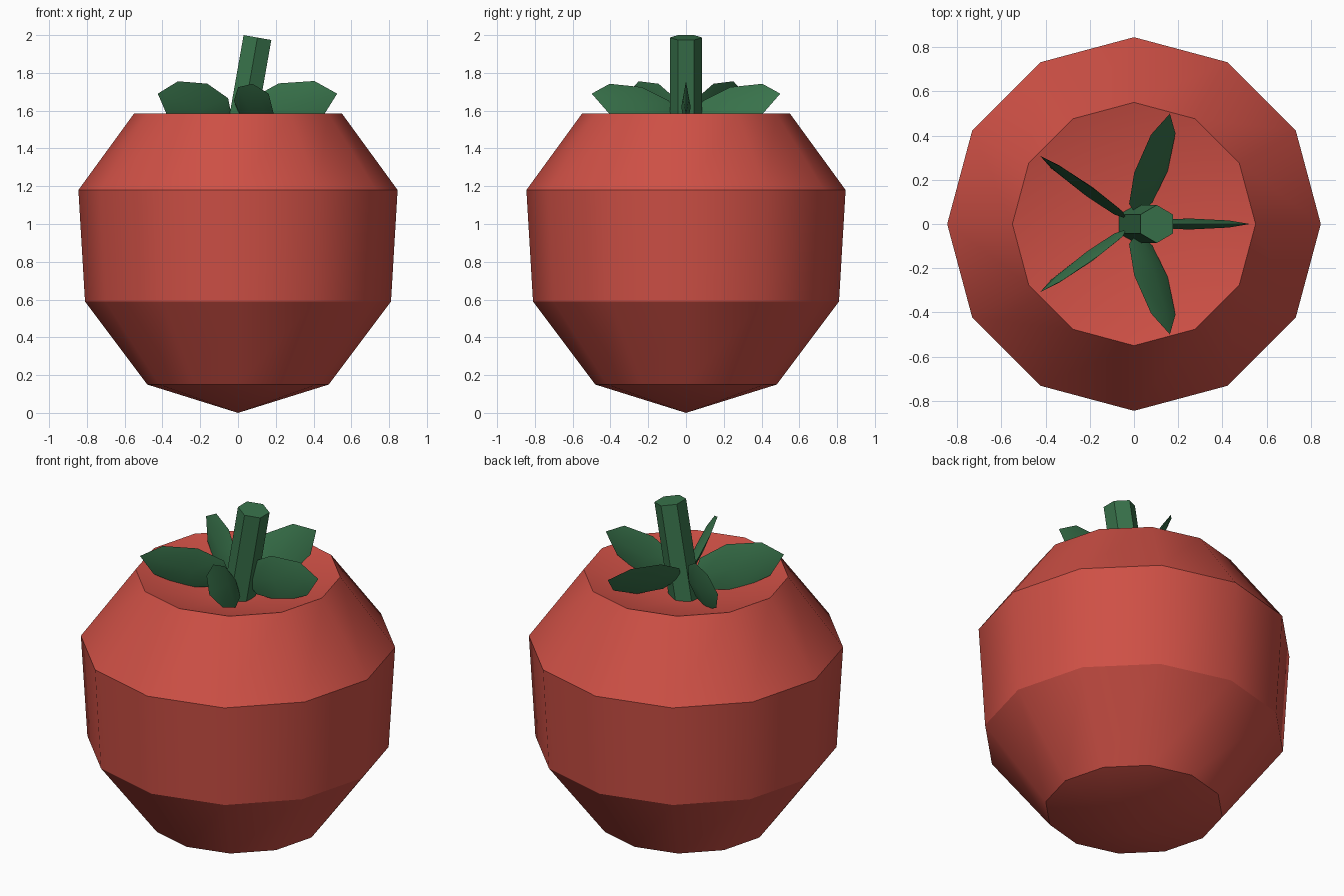
import bpy, bmesh, math
from mathutils import Matrix, Vector

old = bpy.data.objects.get("Cube")
if old:
    bpy.data.objects.remove(old, do_unlink=True)


def material(name, rgb):
    m = bpy.data.materials.new(name)
    m.use_nodes = True
    m.diffuse_color = (*rgb, 1)
    bsdf = next(n for n in m.node_tree.nodes if n.type == 'BSDF_PRINCIPLED')
    bsdf.inputs["Base Color"].default_value = (*rgb, 1)
    return m


red = material("tomato red", (0.62, 0.08, 0.06))
green = material("leaf green", (0.04, 0.17, 0.07))


def finish(bm, name, mat, angle):
    bmesh.ops.remove_doubles(bm, verts=bm.verts, dist=0.0005)
    bmesh.ops.recalc_face_normals(bm, faces=bm.faces)
    mesh = bpy.data.meshes.new(name)
    bm.to_mesh(mesh)
    bm.free()
    mesh.materials.append(mat)
    ob = bpy.data.objects.new(name, mesh)
    bpy.context.scene.collection.objects.link(ob)
    bpy.ops.object.select_all(action='DESELECT')
    ob.select_set(True)
    bpy.context.view_layer.objects.active = ob
    bpy.ops.object.shade_smooth_by_angle(angle=math.radians(angle))
    return ob


def bridge(bm, rings):
    # Skin a list of rings, capping each end with a fan to a point
    for a, b in zip(rings, rings[1:]):
        n = max(len(a), len(b))
        for i in range(n):
            j = (i + 1) % n
            if len(a) == 1:
                bm.faces.new((a[0], b[j], b[i]))
            elif len(b) == 1:
                bm.faces.new((a[i], a[j], b[0]))
            else:
                bm.faces.new((a[i], a[j], b[j], b[i]))


# Fruit: twelve-sided lathe with a dished top
SIDES = 12
profile = [(0, 0), (0.48, 0.15), (0.81, 0.59), (0.845, 1.18), (0.55, 1.585), (0, 1.43)]
bm = bmesh.new()
rings = []
for r, z in profile:
    n = SIDES if r else 1
    rings.append([bm.verts.new((r * math.cos(math.tau * i / n),
                                r * math.sin(math.tau * i / n), z)) for i in range(n)])
bridge(bm, rings)
finish(bm, "fruit_body", red, 31)

# Stem: leaning hexagonal prism
LENGTH = 0.62
bm = bmesh.new()
bmesh.ops.create_cone(bm, cap_ends=True, segments=6, radius1=0.086, radius2=0.086, depth=LENGTH)
bmesh.ops.rotate(bm, verts=bm.verts, matrix=Matrix.Rotation(math.pi / 2, 3, 'Z'))
if max(v.co.y for v in bm.verts) < 0.08:
    bmesh.ops.rotate(bm, verts=bm.verts, matrix=Matrix.Rotation(math.pi / 6, 3, 'Z'))
bmesh.ops.translate(bm, verts=bm.verts, vec=(0, 0, -LENGTH / 2))
bmesh.ops.rotate(bm, verts=bm.verts, matrix=Matrix.Rotation(math.radians(10), 3, 'Y'))
bmesh.ops.translate(bm, verts=bm.verts, vec=(0.103, 0, 1.987))
finish(bm, "stem", green, 30)

# Leaves: upright thin blades with a central ridge, fanned around the stem
root, tip = Vector((0.04, 0, 1.565)), Vector((0.525, 0, 1.69))
pitch = math.atan2(tip.z - root.z, tip.x - root.x)
span = (tip - root).length
stations = [(0, 0, 0), (0.12, 0.09, 0.018), (0.43, 0.13, 0.025), (0.8, 0.095, 0.016), (1, 0, 0)]
for k, roll in enumerate((0, 33, -10, 10, -33)):
    bm = bmesh.new()
    rings = []
    for t, w, d in stations:
        cross = [(0, w), (d, 0), (0, -w), (-d, 0)] if w else [(0, 0)]
        rings.append([bm.verts.new((t * span, y, z)) for y, z in cross])
    bridge(bm, rings)
    place = (Matrix.Rotation(math.tau * k / 5, 4, 'Z') @ Matrix.Translation(root)
             @ Matrix.Rotation(-pitch, 4, 'Y') @ Matrix.Rotation(math.radians(-roll), 4, 'X'))
    bm.transform(place)
    finish(bm, f"leaf_{k + 1}", green, 40)
